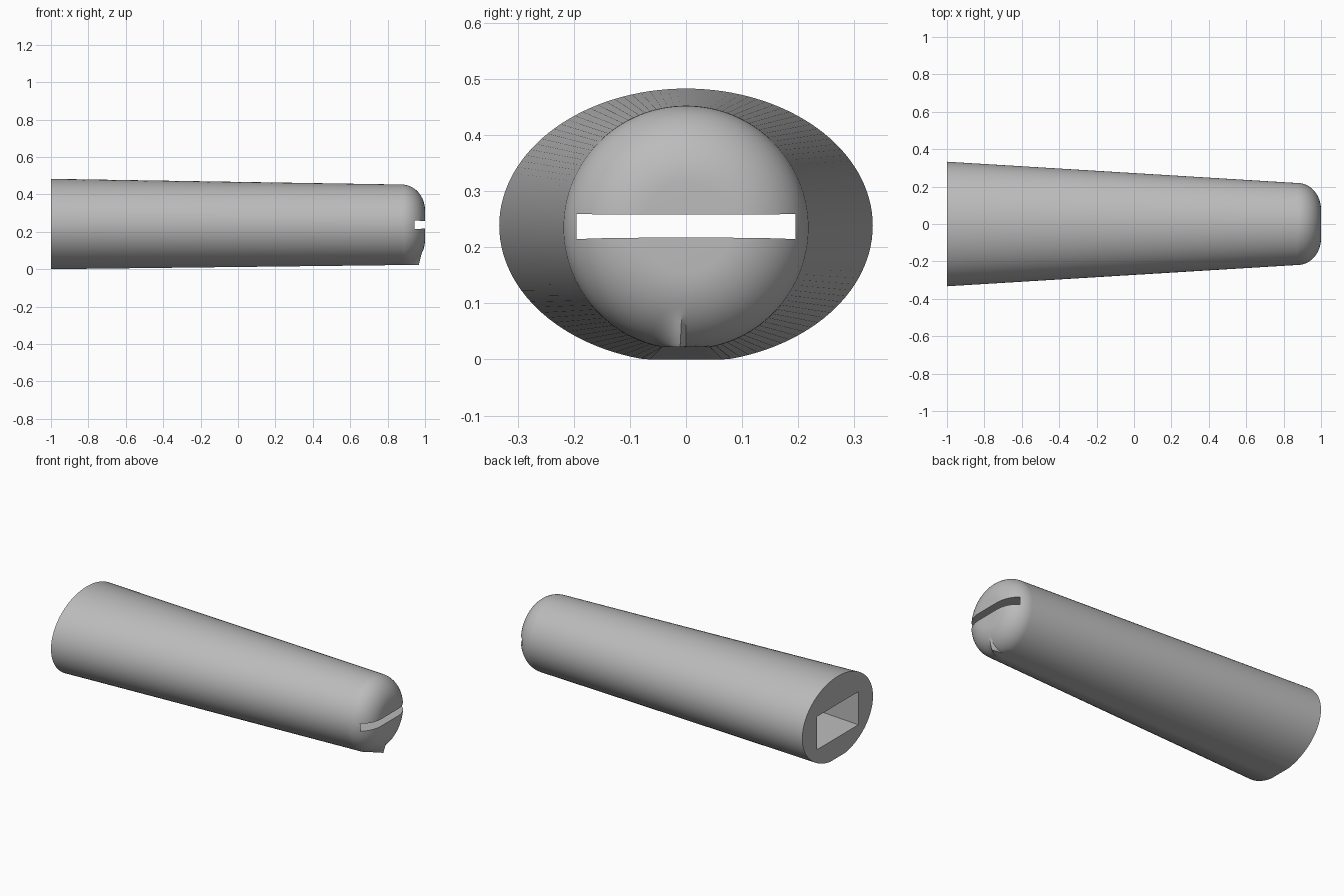
import bpy, bmesh, math

cube = bpy.data.objects.get("Cube")
if cube:
    bpy.data.objects.remove(cube)

SIDES = 128
NOSE_STEPS = 16
NOSE_X = 0.875

grey = bpy.data.materials.new("plain grey")
grey.use_nodes = True
color = (0.5, 0.5, 0.5, 1)
grey.diffuse_color = color
grey.node_tree.nodes["Principled BSDF"].inputs["Base Color"].default_value = color


def lerp(a, b, t):
    return a + (b - a) * t


def make_object(name, bm):
    bmesh.ops.recalc_face_normals(bm, faces=bm.faces)
    mesh = bpy.data.meshes.new(name)
    bm.to_mesh(mesh)
    bm.free()
    mesh.materials.append(grey)
    obj = bpy.data.objects.new(name, mesh)
    bpy.context.collection.objects.link(obj)
    return obj


def loft(bm, rings):
    """Skin a list of closed rings and cap both ends."""
    loops = [[bm.verts.new(p) for p in ring] for ring in rings]
    for a, b in zip(loops, loops[1:]):
        for i in range(len(a)):
            j = (i + 1) % len(a)
            bm.faces.new((a[i], a[j], b[j], b[i]))
    bm.faces.new(loops[0])
    bm.faces.new(loops[-1])


def section(x, scale, lip=False):
    """Oval section with a small flat underside; angle 0 points down."""
    t = min(max((x + 1) / (NOSE_X + 1), 0), 1)
    ry, rz = lerp(0.333, 0.219, t), lerp(0.2445, 0.2175, t)
    cz, floor = lerp(0.2385, 0.235, t), lerp(0, 0.022, t)
    ring = []
    for i in range(SIDES):
        a = math.tau * i / SIDES - math.pi
        px = x
        # One-sided lip under the rounded nose
        if lip and -0.28 < a < -0.01:
            w = min((a + 0.28) / 0.23, 1) ** 1.5
            px = lerp(x, max(x, 0.965 + (1 - scale) * 0.055), w)
        z = max(cz - rz * scale * math.cos(a), floor)
        ring.append((px, ry * scale * math.sin(a), z))
    return ring


# Tapered body with rounded nose
rings = [section(-1, 1), section(NOSE_X, 1)]
for k in range(1, NOSE_STEPS + 1):
    a = k / NOSE_STEPS * math.pi / 2
    rings.append(section(NOSE_X + 0.125 * math.sin(a),
                         1 - 0.64 * (1 - math.cos(a)), True))
bm = bmesh.new()
loft(bm, rings)
handle = make_object("tapered_handle", bm)

# Wedge-shaped channel running the full length
bm = bmesh.new()
channel = []
for x in (-1.1, 1.1):
    t = (x + 1) / 2
    low, high = lerp(0.12, 0.217, t), lerp(0.317, 0.258, t)
    channel.append([(x, -0.195, low), (x, 0.195, low),
                    (x, 0.195, high), (x, -0.195, high)])
loft(bm, channel)
cutter = make_object("channel_cutter", bm)
cutter.hide_render = True

cut = handle.modifiers.new("channel", "BOOLEAN")
cut.operation = "DIFFERENCE"
cut.solver = "EXACT"
cut.object = cutter

bpy.ops.object.select_all(action="DESELECT")
handle.select_set(True)
bpy.context.view_layer.objects.active = handle
bpy.ops.object.modifier_apply(modifier=cut.name)
bpy.data.objects.remove(cutter)
bpy.ops.object.shade_smooth_by_angle(angle=math.radians(30))
